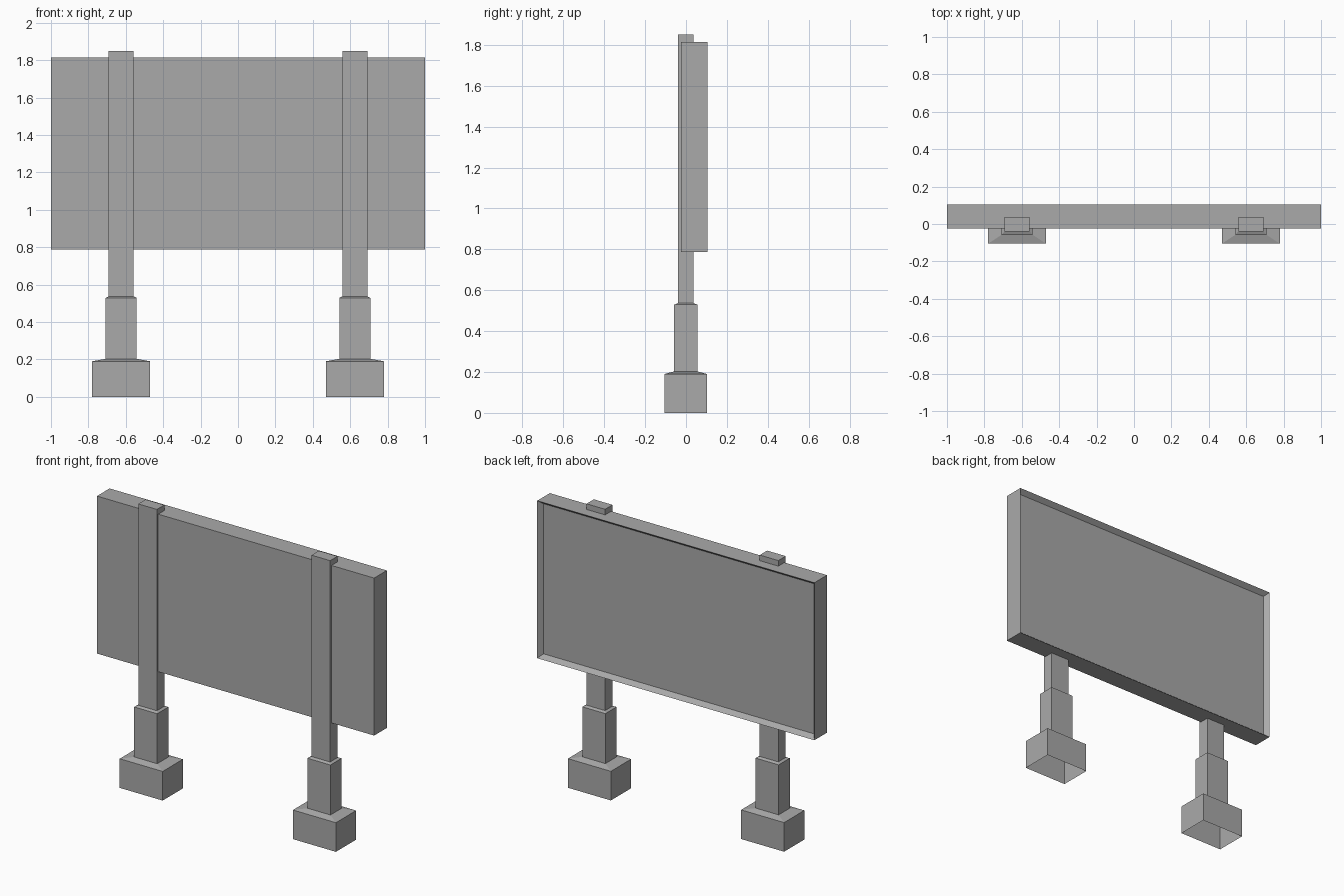
import bpy, bmesh

cube = bpy.data.objects.get("Cube")
if cube:
    bpy.data.objects.remove(cube, do_unlink=True)

# One flat grey for the whole structure
grey = bpy.data.materials.new("plain_grey")
grey.use_nodes = True
colour = (0.4, 0.4, 0.4, 1)
grey.diffuse_color = colour
grey.node_tree.nodes["Principled BSDF"].inputs["Base Color"].default_value = colour


def add_object(name, bm):
    bmesh.ops.recalc_face_normals(bm, faces=bm.faces[:])
    mesh = bpy.data.meshes.new(name)
    bm.to_mesh(mesh)
    bm.free()
    mesh.materials.append(grey)
    obj = bpy.data.objects.new(name, mesh)
    bpy.context.collection.objects.link(obj)
    return obj


def stepped_post(name, cx, cy, levels):
    """Rectangular rings joined upwards, closed on top and open underneath."""
    bm = bmesh.new()
    below = None
    for half_x, half_y, z in levels:
        ring = [bm.verts.new((cx + sx * half_x, cy + sy * half_y, z))
                for sx, sy in ((-1, -1), (1, -1), (1, 1), (-1, 1))]
        if below:
            for i in range(4):
                j = (i + 1) % 4
                bm.faces.new((below[i], below[j], ring[j], ring[i]))
        below = ring
    bm.faces.new(below)
    return add_object(name, bm)


# Footing, sleeve and upright, each with a sloped shoulder
post_levels = [
    (0.155, 0.104, 0), (0.155, 0.104, 0.19),
    (0.083, 0.057, 0.203), (0.083, 0.057, 0.529),
    (0.067, 0.038, 0.537), (0.067, 0.038, 1.85),
]
for side, sign in (("left", 1), ("right", -1)):
    stepped_post(side + "_post", sign * 0.625, -0.001, post_levels)

# Board with a recessed display face on the back
bm = bmesh.new()
bmesh.ops.create_cube(bm, size=1)
bmesh.ops.scale(bm, vec=(2, 0.13, 1.027), verts=bm.verts)
bmesh.ops.translate(bm, vec=(0, 0.04, 1.3), verts=bm.verts)
bm.normal_update()
display = max(bm.faces, key=lambda f: f.normal.y)
bmesh.ops.inset_region(bm, faces=[display], thickness=0.034)
bmesh.ops.translate(bm, vec=(0, -0.03, 0), verts=display.verts)
add_object("display_board", bm)
